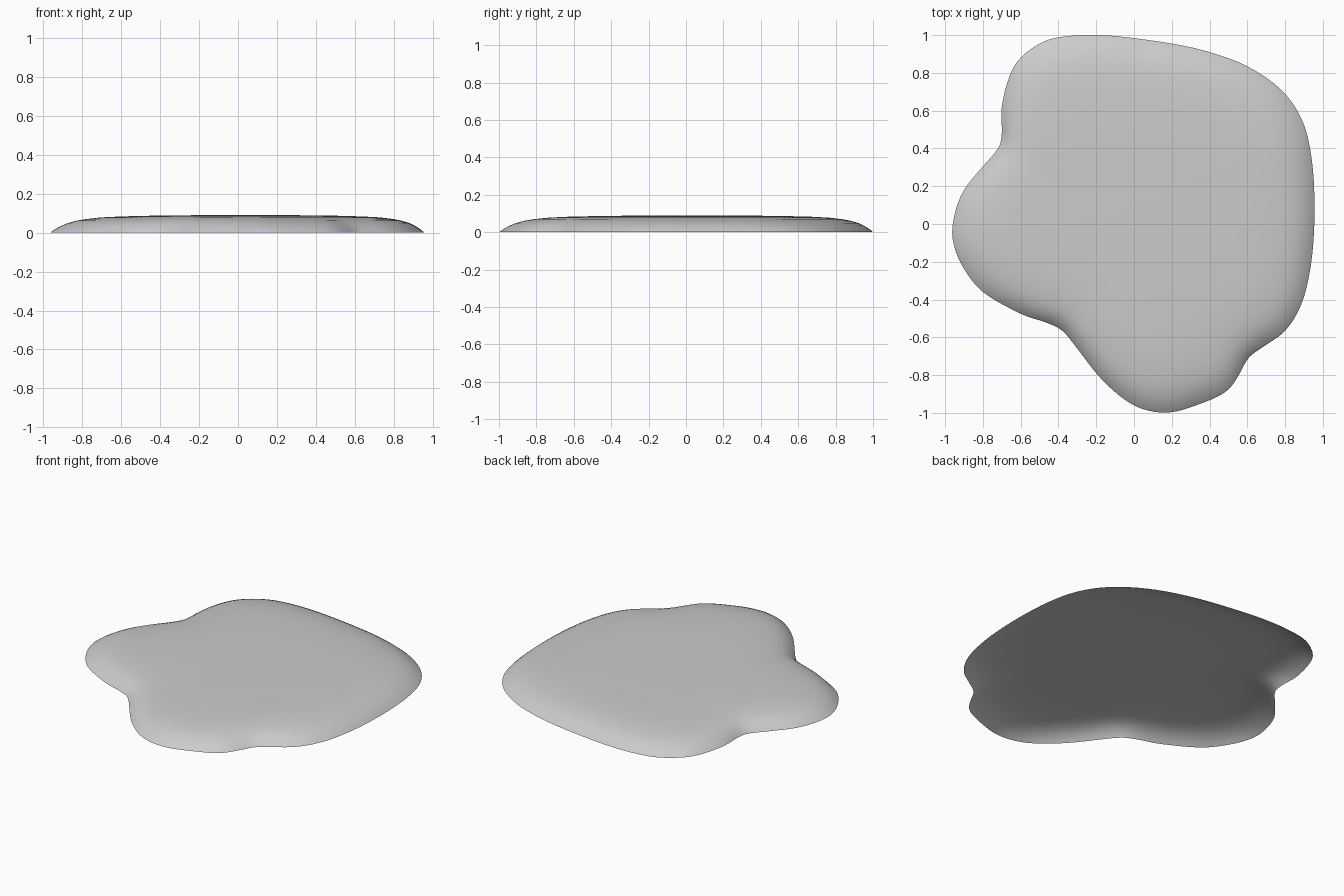
import bpy
import bmesh
from mathutils import Vector

default_cube = bpy.data.objects.get("Cube")
if default_cube:
    bpy.data.objects.remove(default_cube, do_unlink=True)

# Rim of the puddle, clockwise from the back
RIM = [(-.2, 1), (-.05, .99), (.2, .955), (.4, .91), (.6, .835), (.78, .71),
       (.89, .55), (.94, .35), (.956, .1), (.945, -.15), (.91, -.35), (.86, -.48),
       (.79, -.575), (.7, -.64), (.61, -.705), (.56, -.79), (.51, -.865),
       (.44, -.915), (.3, -.97), (.2, -.996), (.1, -.993), (0, -.96), (-.1, -.89),
       (-.2, -.79), (-.3, -.66), (-.38, -.565), (-.47, -.52), (-.6, -.475),
       (-.8, -.36), (-.91, -.22), (-.96, -.08), (-.95, .05), (-.9, .18),
       (-.8, .305), (-.72, .4), (-.7, .48), (-.7, .62), (-.66, .78),
       (-.6, .88), (-.48, .965), (-.35, .995)]

# Domed section: (scale of the rim, height)
SECTION = [(1, 0), (.98, .017), (.95, .035), (.92, .049), (.88, .061), (.83, .07),
           (.76, .078), (.66, .083), (.5, .087), (.3, .089), (.12, .09)]
CENTRE = Vector((.05, .05))
STEPS = 4


def smooth_loop(points, steps):
    """Closed Catmull-Rom curve through the points."""
    pts = [Vector(p) for p in points]
    count = len(pts)
    loop = []
    for i in range(count):
        a, b, c, d = (pts[(i + k) % count] for k in (-1, 0, 1, 2))
        for s in range(steps):
            t = s / steps
            loop.append(b + (c - a) * (t / 2)
                        + (a * 2 - b * 5 + c * 4 - d) * (t * t / 2)
                        + (b * 3 - a - c * 3 + d) * (t ** 3 / 2))
    return loop


def relax(loop, passes):
    """Soften the notches of a ring."""
    for _ in range(passes):
        loop = [(loop[i - 1] + p + loop[(i + 1) % len(loop)]) / 3
                for i, p in enumerate(loop)]
    return loop


def make_material(name, colour):
    mat = bpy.data.materials.new(name)
    mat.use_nodes = True
    mat.diffuse_color = colour
    bsdf = next(n for n in mat.node_tree.nodes if n.type == 'BSDF_PRINCIPLED')
    bsdf.inputs["Base Color"].default_value = colour
    return mat


# Open-bottomed shell: rings from the rim to the crown
bm = bmesh.new()
outline = smooth_loop(RIM, STEPS)
rings = []
for scale, height in SECTION:
    ring = relax(outline, round((1 - scale) * 100))
    rings.append([bm.verts.new((*(CENTRE + (p - CENTRE) * scale), height))
                  for p in ring])
for outer, inner in zip(rings, rings[1:]):
    for i in range(len(outer)):
        bm.faces.new((outer[i - 1], outer[i], inner[i], inner[i - 1]))
crown = bm.verts.new((*CENTRE, SECTION[-1][1]))
last = rings[-1]
for i in range(len(last)):
    bm.faces.new((last[i - 1], last[i], crown))

# Turn every face outward
bm.normal_update()
bmesh.ops.reverse_faces(bm, faces=[f for f in bm.faces if f.normal.z < 0])
for face in bm.faces:
    face.smooth = True

mesh = bpy.data.meshes.new("puddle")
bm.to_mesh(mesh)
bm.free()
mesh.materials.append(make_material("pale grey", (.6, .6, .6, 1)))
puddle = bpy.data.objects.new("puddle", mesh)
bpy.context.collection.objects.link(puddle)
